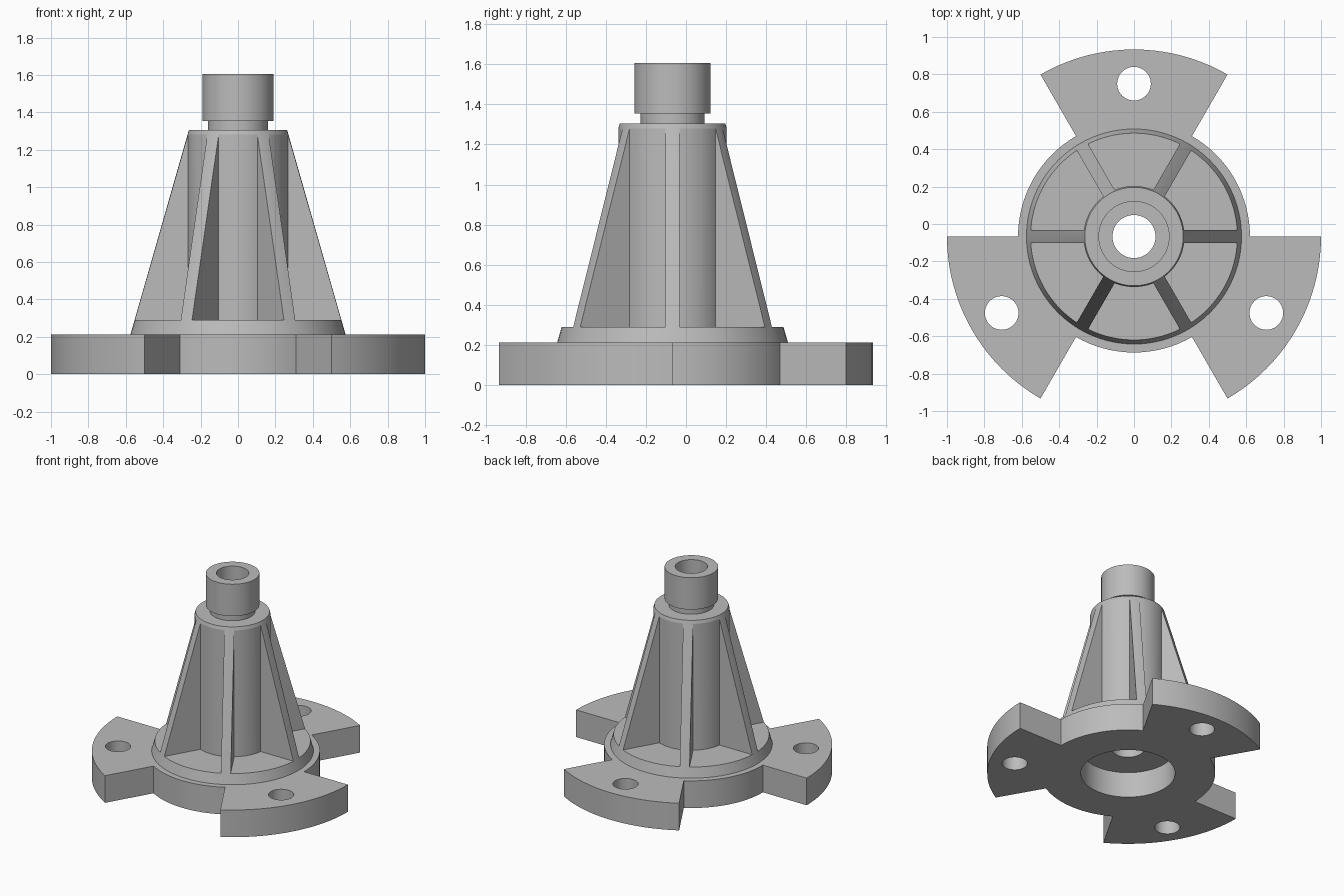
import bpy, bmesh
from math import cos, sin, radians, pi

if "Cube" in bpy.data.objects:
    bpy.data.objects.remove(bpy.data.objects["Cube"], do_unlink=True)

AXIS_Y = -0.067      # the turning axis sits slightly forward of the origin
SEG = 96

grey = bpy.data.materials.new("light grey")
grey.use_nodes = True
colour = (0.5, 0.5, 0.5, 1)
grey.diffuse_color = colour
grey.node_tree.nodes["Principled BSDF"].inputs["Base Color"].default_value = colour


def finish(name, bm):
    bmesh.ops.recalc_face_normals(bm, faces=bm.faces)
    mesh = bpy.data.meshes.new(name)
    bm.to_mesh(mesh)
    bm.free()
    mesh.materials.append(grey)
    obj = bpy.data.objects.new(name, mesh)
    obj.location.y = AXIS_Y
    bpy.context.collection.objects.link(obj)
    return obj


def revolve(name, profile):
    """Turn a closed (radius, z) profile around the axis."""
    bm = bmesh.new()
    verts = [bm.verts.new((r, 0, z)) for r, z in profile]
    edges = [bm.edges.new((verts[i - 1], verts[i])) for i in range(len(verts))]
    bmesh.ops.spin(bm, geom=verts + edges, cent=(0, 0, 0), axis=(0, 0, 1),
                   angle=2 * pi, steps=SEG, use_merge=True)
    bmesh.ops.remove_doubles(bm, verts=bm.verts, dist=0.0001)
    return finish(name, bm)


def prism(name, outline, z0, z1):
    """Extrude a flat outline between two heights."""
    bm = bmesh.new()
    face = bm.faces.new([bm.verts.new((x, y, z0)) for x, y in outline])
    top = bmesh.ops.extrude_face_region(bm, geom=[face])["geom"]
    bmesh.ops.translate(bm, vec=(0, 0, z1 - z0),
                        verts=[v for v in top if isinstance(v, bmesh.types.BMVert)])
    return finish(name, bm)


def arc(radius, start, end, steps, cx=0, cy=0):
    angles = [radians(start + (end - start) * i / steps) for i in range(steps + 1)]
    return [(cx + radius * cos(a), cy + radius * sin(a)) for a in angles]


def cut(obj, cutter):
    """Subtract the cutter, bake the result and remove the cutter."""
    cutter.hide_render = True
    mod = obj.modifiers.new("cut", "BOOLEAN")
    mod.operation = "DIFFERENCE"
    mod.solver = "EXACT"
    mod.object = cutter
    bpy.context.view_layer.objects.active = obj
    bpy.ops.object.modifier_apply(modifier=mod.name)
    bpy.data.objects.remove(cutter, do_unlink=True)


# Flange: round plate with three wide lobes
outline = []
for middle in (90, 210, 330):
    outline += arc(1.0, middle - 30, middle + 30, 20)
    outline += arc(0.62, middle + 30, middle + 90, 16)
flange = prism("mounting_flange", outline, 0, 0.213)

# Bolt holes, one per lobe
for middle in (90, 210, 330):
    a = radians(middle)
    circle = arc(0.09, 0, 360, 40, 0.817 * cos(a), 0.817 * sin(a))[:-1]
    cut(flange, prism("bolt_cutter", circle, -0.1, 0.4))

# Recess under the flange, and the bore above it
cut(flange, prism("recess_cutter", arc(0.335, 0, 360, SEG)[:-1], -0.1, 0.2))
cut(flange, prism("bore_cutter", arc(0.115, 0, 360, SEG)[:-1], 0.1, 0.4))

# Tapered tower with neck, head and bore
tower = revolve("ribbed_tower", [
    (0.115, 0.213), (0.575, 0.213), (0.263, 1.305), (0.16, 1.305),
    (0.16, 1.355), (0.19, 1.355), (0.19, 1.605), (0.115, 1.605)])

# Pockets that leave six ribs around the hub
pockets = revolve("pocket_cutter", [(0.27, 0.29), (0.8, 0.29), (0.8, 1.4), (0.27, 1.4)])
for angle in (0, 60, 120):
    bar = prism("rib_bar", [(-1, -0.035), (1, -0.035), (1, 0.035), (-1, 0.035)], 0.1, 1.6)
    bar.rotation_euler.z = radians(angle)
    cut(pockets, bar)
cut(tower, pockets)

# Smooth round walls, crisp edges
for obj in (flange, tower):
    bpy.ops.object.select_all(action="DESELECT")
    obj.select_set(True)
    bpy.context.view_layer.objects.active = obj
    bpy.ops.object.shade_smooth_by_angle(angle=radians(12))
